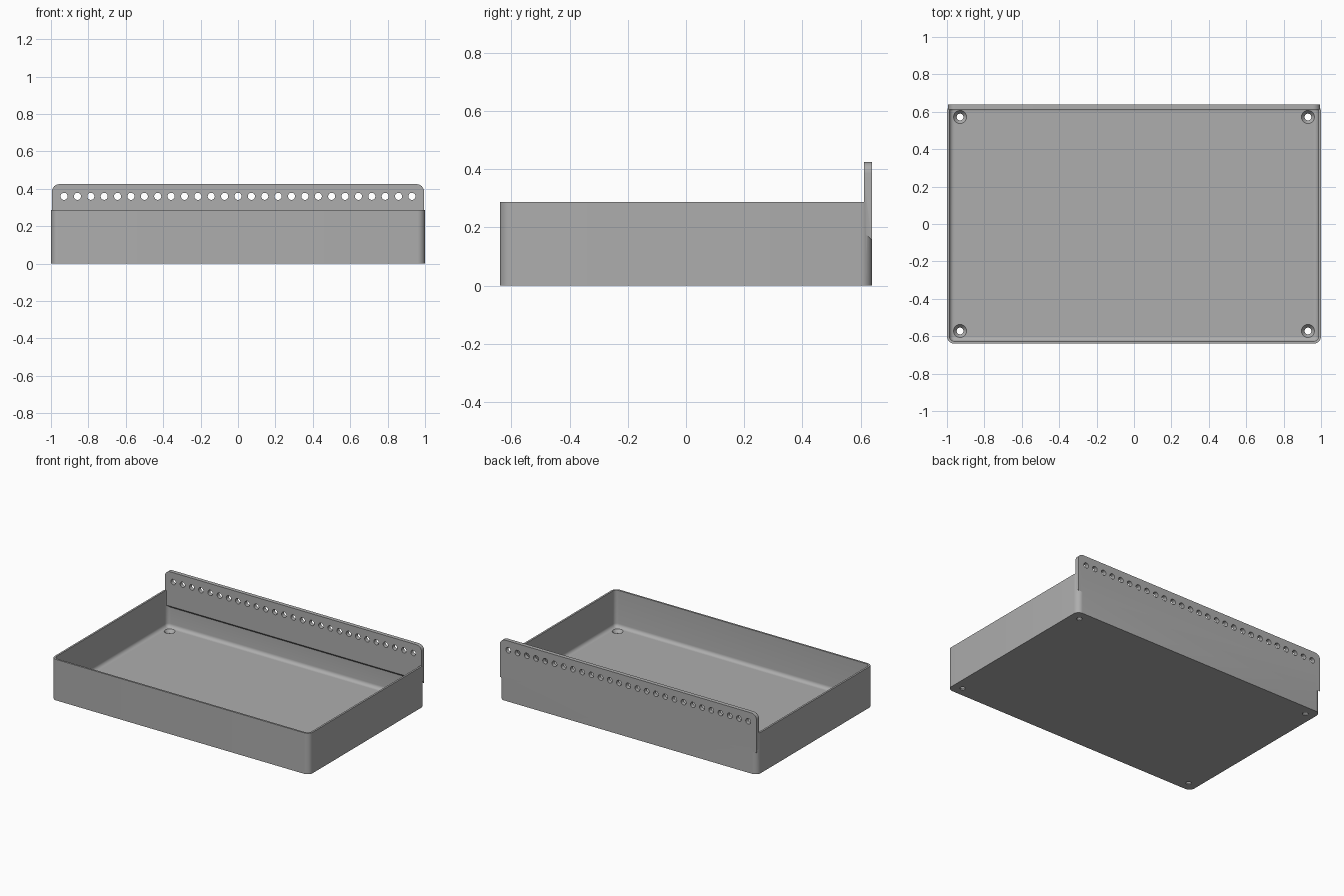
import bpy, bmesh, math

default = bpy.data.objects.get("Cube")
if default:
    bpy.data.objects.remove(default, do_unlink=True)

W, D, H = 1.0, 0.64, 0.287        # half width, half depth, wall height
WALL, FLOOR, CORNER = 0.013, 0.03, 0.04
FILLET = 0.025
RAIL_TOP, RAIL_FRONT = 0.425, 0.612

grey = bpy.data.materials.new("light_grey")
grey.use_nodes = True
grey.diffuse_color = (0.42, 0.42, 0.42, 1)
grey.node_tree.nodes["Principled BSDF"].inputs["Base Color"].default_value = grey.diffuse_color


def loft(bm, rings):
    """Skin a list of equal-length point rings and cap both ends."""
    rows = [[bm.verts.new(p) for p in ring] for ring in rings]
    n = len(rows[0])
    for a, b in zip(rows, rows[1:]):
        for i in range(n):
            j = (i + 1) % n
            bm.faces.new((a[i], a[j], b[j], b[i]))
    bm.faces.new(rows[0])
    bm.faces.new(rows[-1])


def make_object(name, bm):
    bmesh.ops.recalc_face_normals(bm, faces=bm.faces)
    mesh = bpy.data.meshes.new(name)
    bm.to_mesh(mesh)
    bm.free()
    mesh.materials.append(grey)
    obj = bpy.data.objects.new(name, mesh)
    bpy.context.collection.objects.link(obj)
    return obj


def arc(cx, cy, r, start, steps=8):
    """Quarter circle of points."""
    angles = [start + math.pi / 2 * i / steps for i in range(steps + 1)]
    return [(cx + r * math.cos(a), cy + r * math.sin(a)) for a in angles]


def rounded_rect(inset, z):
    r = max(CORNER - inset, 0.004)
    x, y = W - inset - r, D - inset - r
    pts = []
    for k, (sx, sy) in enumerate([(1, 1), (-1, 1), (-1, -1), (1, -1)]):
        pts += arc(sx * x, sy * y, r, k * math.pi / 2)
    return [(px, py, z) for px, py in pts]


def circle(r, n=32):
    return [(r * math.cos(math.tau * i / n), r * math.sin(math.tau * i / n)) for i in range(n)]


# Tray: outer wall, rim, inner wall, filleted floor
bm = bmesh.new()
rings = [rounded_rect(0, 0), rounded_rect(0, H), rounded_rect(WALL, H)]
for i in range(7):
    a = math.pi / 2 * i / 6
    rings.append(rounded_rect(WALL + FILLET * (1 - math.cos(a)),
                              FLOOR + FILLET * (1 - math.sin(a))))
loft(bm, rings)
tray = make_object("tray", bm)

# Back rail: rounded top corners, underside sloping down to the back
bm = bmesh.new()
rail_w = 0.995
rail_rings = []
for y, bottom in ((RAIL_FRONT, 0.184), (D, 0.156)):
    outline = [(-rail_w, bottom), (rail_w, bottom)]
    outline += arc(rail_w - CORNER, RAIL_TOP - CORNER, CORNER, 0)
    outline += arc(CORNER - rail_w, RAIL_TOP - CORNER, CORNER, math.pi / 2)
    rail_rings.append([(x, y, z) for x, z in outline])
loft(bm, rail_rings)
rail = make_object("back_rail", bm)

# Row of holes through the rail, and countersunk screw holes in the floor
bm = bmesh.new()
for i in range(27):
    x = -0.93 + 1.86 * i / 26
    loft(bm, [[(x + u, y, 0.36 + v) for u, v in circle(0.019, 24)] for y in (0.59, 0.66)])
for sx in (-1, 1):
    for sy in (-1, 1):
        steps = [(0.018, -0.01), (0.018, 0.008), (0.035, FLOOR), (0.035, 0.07)]
        loft(bm, [[(sx * 0.93 + u, sy * 0.572 + v, z) for u, v in circle(r)] for r, z in steps])
holes = make_object("hole_cutter", bm)
holes.hide_render = True

# Merge the rail into the tray, then cut the holes
bpy.ops.object.select_all(action='DESELECT')
bpy.context.view_layer.objects.active = tray
tray.select_set(True)
for helper, operation in ((rail, 'UNION'), (holes, 'DIFFERENCE')):
    mod = tray.modifiers.new(helper.name, 'BOOLEAN')
    mod.operation = operation
    mod.solver = 'EXACT'
    mod.object = helper
    bpy.ops.object.modifier_apply(modifier=mod.name)
    bpy.data.objects.remove(helper, do_unlink=True)

tray.name = "tray_with_back_rail"
bpy.ops.object.shade_smooth_by_angle(angle=math.radians(30))
